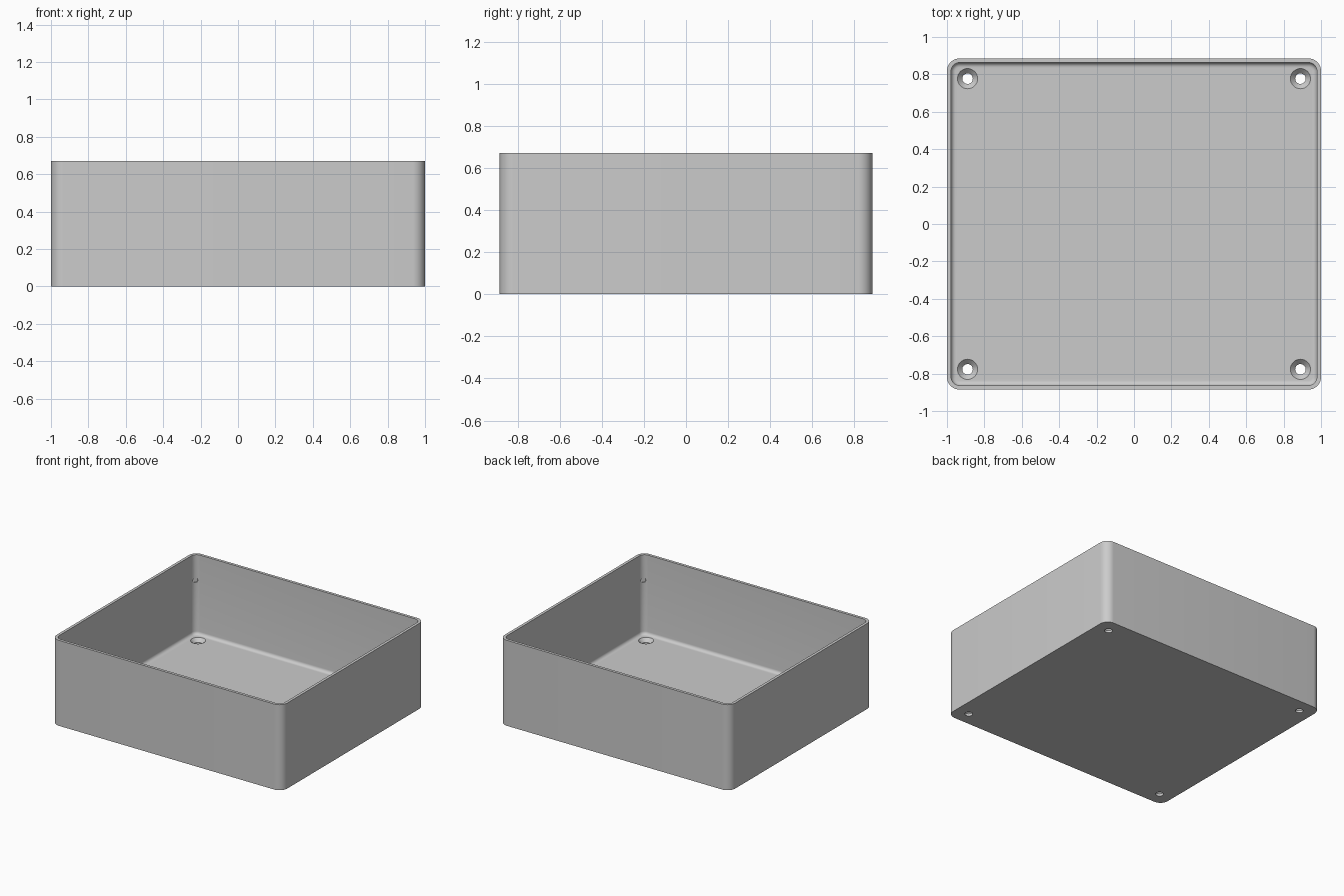
import bpy
import bmesh
import math
from mathutils import Matrix

if "Cube" in bpy.data.objects:
    bpy.data.objects.remove(bpy.data.objects["Cube"], do_unlink=True)

HX, HY, H = 1.0, 0.885, 0.67
WALL, FLOOR, FILLET, CORNER = 0.022, 0.045, 0.025, 0.067
HOLE_X, HOLE_Y = 0.89, 0.777
SEGS = 10

grey = bpy.data.materials.new("plain_grey")
grey.use_nodes = True
colour = (0.6, 0.6, 0.6, 1)
grey.diffuse_color = colour
grey.node_tree.nodes["Principled BSDF"].inputs["Base Color"].default_value = colour


def make_object(name, bm):
    bmesh.ops.recalc_face_normals(bm, faces=bm.faces[:])
    mesh = bpy.data.meshes.new(name)
    bm.to_mesh(mesh)
    bm.free()
    mesh.materials.append(grey)
    obj = bpy.data.objects.new(name, mesh)
    bpy.context.collection.objects.link(obj)
    return obj


def rounded_loop(bm, inset, z):
    """Ring of vertices around a rounded rectangle."""
    r = CORNER - inset
    ring = []
    for quarter, (sx, sy) in enumerate(((1, 1), (-1, 1), (-1, -1), (1, -1))):
        for i in range(SEGS + 1):
            a = (quarter + i / SEGS) * math.pi / 2
            ring.append(bm.verts.new((sx * (HX - CORNER) + r * math.cos(a),
                                      sy * (HY - CORNER) + r * math.sin(a), z)))
    return ring


def bridge(bm, a, b):
    for i in range(len(a)):
        j = (i + 1) % len(a)
        bm.faces.new((a[i], a[j], b[j], b[i]))


# Open tray: outer wall, rim, inner wall, filleted floor
bm = bmesh.new()
profile = [(0, 0), (0, H), (WALL, H)]
for i in range(7):
    a = i / 6 * math.pi / 2
    profile.append((WALL + FILLET * (1 - math.cos(a)),
                    FLOOR + FILLET * (1 - math.sin(a))))
rings = [rounded_loop(bm, inset, z) for inset, z in profile]
for a, b in zip(rings, rings[1:]):
    bridge(bm, a, b)
bm.faces.new(rings[0])
bm.faces.new(rings[-1])
tray = make_object("open_tray", bm)

# Cutters: countersunk screw holes and a shallow dimple in each inner corner
bm = bmesh.new()
hole_profile = [(0.028, -0.05), (0.028, 0.018), (0.054, FLOOR), (0.054, FLOOR + 0.02)]
for sx in (-1, 1):
    for sy in (-1, 1):
        rings = []
        for r, z in hole_profile:
            rings.append([bm.verts.new((sx * HOLE_X + r * math.cos(t * math.tau / 32),
                                        sy * HOLE_Y + r * math.sin(t * math.tau / 32), z))
                          for t in range(32)])
        for a, b in zip(rings, rings[1:]):
            bridge(bm, a, b)
        bm.faces.new(rings[0])
        bm.faces.new(rings[-1])
        reach = CORNER - WALL
        d = reach / math.sqrt(2)
        place = (Matrix.Translation((sx * (HX - CORNER + d), sy * (HY - CORNER + d), 0.47))
                 @ Matrix.Rotation(math.atan2(sy, sx), 4, "Z")
                 @ Matrix.Rotation(math.pi / 2, 4, "Y"))
        bmesh.ops.create_cone(bm, cap_ends=True, segments=20, radius1=0.018,
                              radius2=0.018, depth=0.016, matrix=place)
cutter = make_object("hole_cutter", bm)
cutter.hide_render = True

# Cut the holes, then smooth the rounded corners
bpy.context.view_layer.objects.active = tray
tray.select_set(True)
cut = tray.modifiers.new("screw_holes", "BOOLEAN")
cut.operation = "DIFFERENCE"
cut.solver = "EXACT"
cut.object = cutter
bpy.ops.object.modifier_apply(modifier=cut.name)
bpy.data.objects.remove(cutter, do_unlink=True)
bpy.ops.object.shade_smooth_by_angle(angle=math.radians(30))
